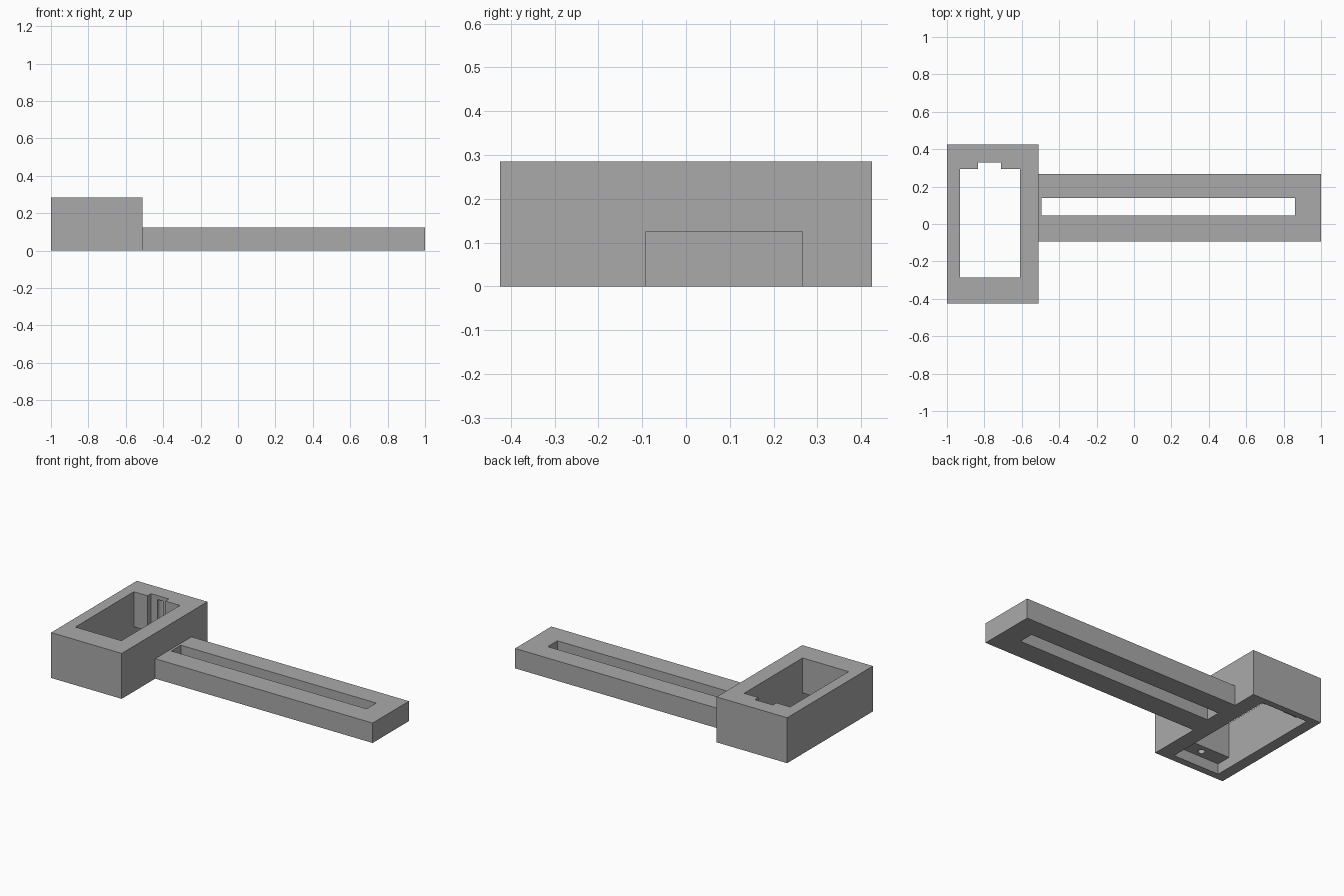
import bpy
import bmesh
from mathutils import Matrix, Vector

old = bpy.data.objects.get("Cube")
if old:
    bpy.data.objects.remove(old, do_unlink=True)

grey = bpy.data.materials.new("plain grey")
grey.use_nodes = True
colour = (0.4, 0.4, 0.4, 1)
grey.diffuse_color = colour
grey.node_tree.nodes["Principled BSDF"].inputs["Base Color"].default_value = colour


def add_object(name, bm):
    mesh = bpy.data.meshes.new(name)
    bm.to_mesh(mesh)
    bm.free()
    mesh.materials.append(grey)
    obj = bpy.data.objects.new(name, mesh)
    bpy.context.scene.collection.objects.link(obj)
    return obj


def box(name, x, y, z):
    """Box from its low and high limit on each axis."""
    low, high = (Vector(p) for p in zip(x, y, z))
    bm = bmesh.new()
    place = Matrix.Translation((low + high) / 2) @ Matrix.Diagonal((*(high - low), 1))
    bmesh.ops.create_cube(bm, size=1, matrix=place)
    return add_object(name, bm)


def rod(name, x, y, z, radius):
    """Upright cylinder between two heights."""
    bm = bmesh.new()
    bmesh.ops.create_cone(bm, cap_ends=True, segments=24, radius1=radius, radius2=radius,
                          depth=z[1] - z[0],
                          matrix=Matrix.Translation((x, y, (z[0] + z[1]) / 2)))
    return add_object(name, bm)


def cut(body, cutters):
    for cutter in cutters:
        cutter.hide_render = True
        mod = body.modifiers.new(cutter.name, "BOOLEAN")
        mod.operation = "DIFFERENCE"
        mod.solver = "EXACT"
        mod.object = cutter
    # Bake the cuts, then drop the cutters
    bpy.context.view_layer.update()
    graph = bpy.context.evaluated_depsgraph_get()
    mesh = bpy.data.meshes.new_from_object(body.evaluated_get(graph))
    body.modifiers.clear()
    body.data = mesh
    for cutter in cutters:
        bpy.data.objects.remove(cutter, do_unlink=True)


# Housing: through opening, cable notch, wider pocket below, two blind screw holes
housing = box("housing", (-1, -0.51), (-0.425, 0.425), (0, 0.285))
cutters = [
    box("opening", (-0.93, -0.61), (-0.285, 0.295), (-0.1, 0.4)),
    box("cable_notch", (-0.835, -0.71), (0.2, 0.33), (-0.1, 0.4)),
    box("flange_pocket", (-0.93, -0.61), (-0.38, 0.385), (-0.1, 0.065)),
]
for name, y in (("front_screw_hole", -0.335), ("back_screw_hole", 0.337)):
    cutters.append(rod(name, -0.77, y, (0.03, 0.26), 0.02))
cut(housing, cutters)

# Slotted arm
arm = box("arm", (-0.51, 1), (-0.093, 0.267), (0, 0.125))
cut(arm, [box("slot", (-0.495, 0.862), (0.045, 0.14), (-0.1, 0.3))])
